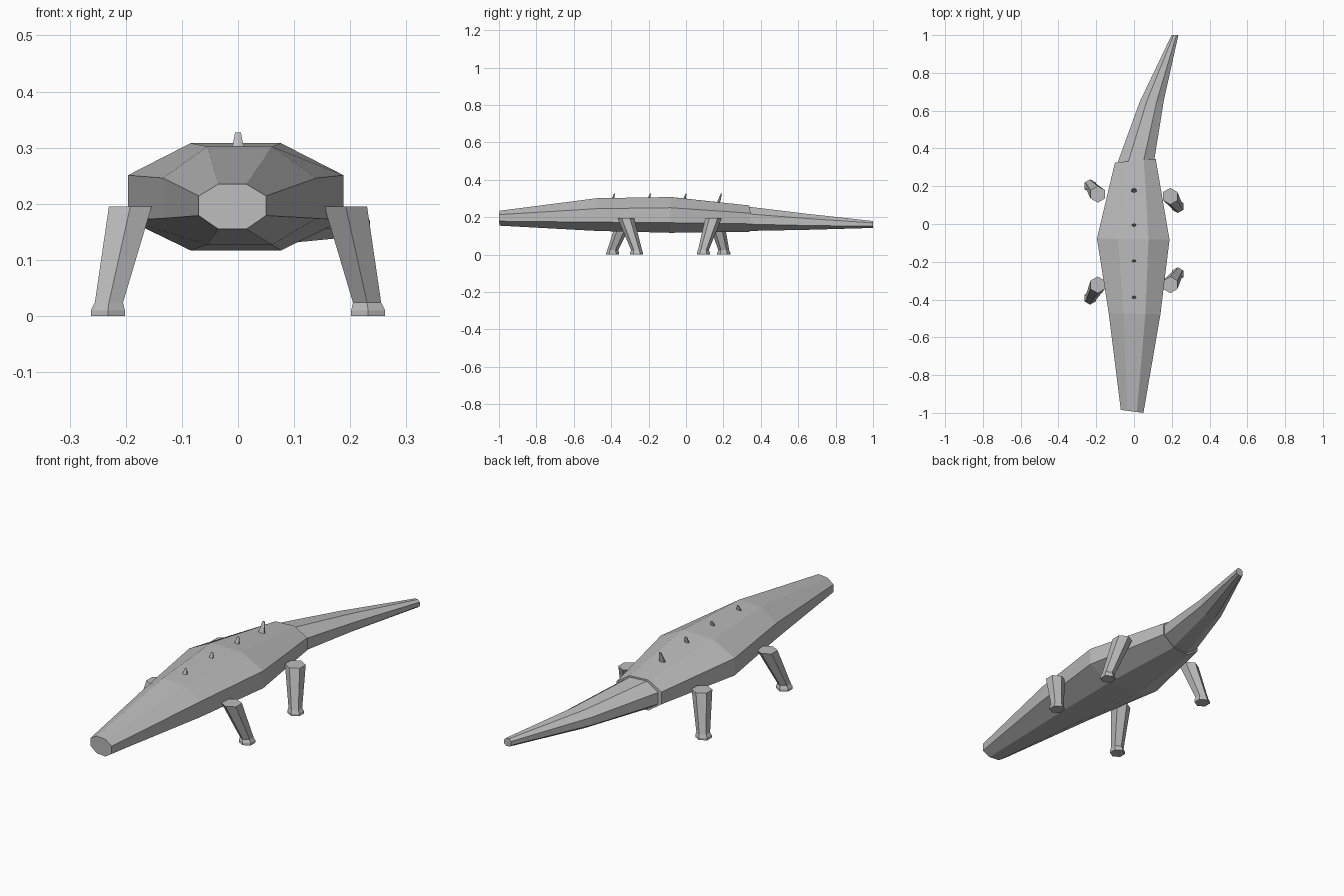
import bpy, bmesh, math

cube = bpy.data.objects.get("Cube")
if cube:
    bpy.data.objects.remove(cube, do_unlink=True)

grey = bpy.data.materials.new("plain grey")
grey.use_nodes = True
grey.diffuse_color = (0.5, 0.5, 0.5, 1)
grey.node_tree.nodes["Principled BSDF"].inputs["Base Color"].default_value = (0.5, 0.5, 0.5, 1)


def loft(name, rings):
    """Skin a closed, flat-shaded tube through equal-sized rings of points."""
    bm = bmesh.new()
    loops = [[bm.verts.new(p) for p in ring] for ring in rings]
    n = len(loops[0])
    for a, b in zip(loops, loops[1:]):
        for i in range(n):
            j = (i + 1) % n
            bm.faces.new((a[i], a[j], b[j], b[i]))
    bm.faces.new(loops[0])
    bm.faces.new(loops[-1])
    bmesh.ops.recalc_face_normals(bm, faces=bm.faces)
    mesh = bpy.data.meshes.new(name)
    bm.to_mesh(mesh)
    bm.free()
    mesh.materials.append(grey)
    obj = bpy.data.objects.new(name, mesh)
    bpy.context.collection.objects.link(obj)
    return obj


def octagon(y, cx, half, bottom, low, high, top, tilt=0.0):
    """Eight-sided cross-section, turned slightly about z by tilt."""
    t = 0.42
    outline = [(-t, top), (t, top), (1, high), (1, low),
               (t, bottom), (-t, bottom), (-1, low), (-1, high)]
    return [(cx + half * u, y + tilt * u, z) for u, z in outline]


def hexagon(x, y, z, r, depth=1.0):
    """Horizontal six-sided ring with corners at the front and back."""
    angles = [math.radians(30 + 60 * i) for i in range(6)]
    return [(x + r * math.cos(a), y + r * depth * math.sin(a), z) for a in angles]


# Body, from the blunt snout to the hips
loft("body", [
    octagon(-0.992, -0.01, 0.06, 0.155, 0.179, 0.214, 0.235, -0.008),
    octagon(-0.475, 0.003, 0.137, 0.127, 0.174, 0.246, 0.302, -0.003),
    octagon(-0.08, -0.004, 0.192, 0.117, 0.171, 0.251, 0.308, -0.003),
    octagon(0.335, 0.007, 0.108, 0.122, 0.165, 0.222, 0.263, 0.01),
])

# Tail, swung to the left
loft("tail", [
    octagon(0.335, 0.011, 0.097, 0.127, 0.163, 0.217, 0.256, 0.008),
    octagon(0.65, 0.094, 0.064, 0.133, 0.156, 0.193, 0.218, 0.004),
    octagon(1.0, 0.217, 0.018, 0.143, 0.152, 0.17, 0.18),
])

# Legs in mid-stride: side, hip y, foot y
legs = {
    "front_right_leg": (-1, -0.322, -0.392),
    "front_left_leg": (1, -0.322, -0.264),
    "back_right_leg": (-1, 0.157, 0.202),
    "back_left_leg": (1, 0.147, 0.093),
}
for name, (side, hip, foot) in legs.items():
    loft(name, [
        hexagon(side * 0.192, hip, 0.195, 0.044),
        hexagon(side * 0.23, foot, 0.024, 0.029),
        hexagon(side * 0.232, foot, 0.01, 0.035),
        hexagon(side * 0.232, foot, 0.0, 0.035),
    ])

# Row of small back spines leaning towards the tail
for i, y in enumerate((-0.395, -0.203, -0.012, 0.176)):
    loft(f"back_spine_{i + 1}", [
        hexagon(0, y - 0.005, 0.27, 0.019, 0.5),
        hexagon(0, y + 0.013, 0.327, 0.006, 0.5),
    ])
